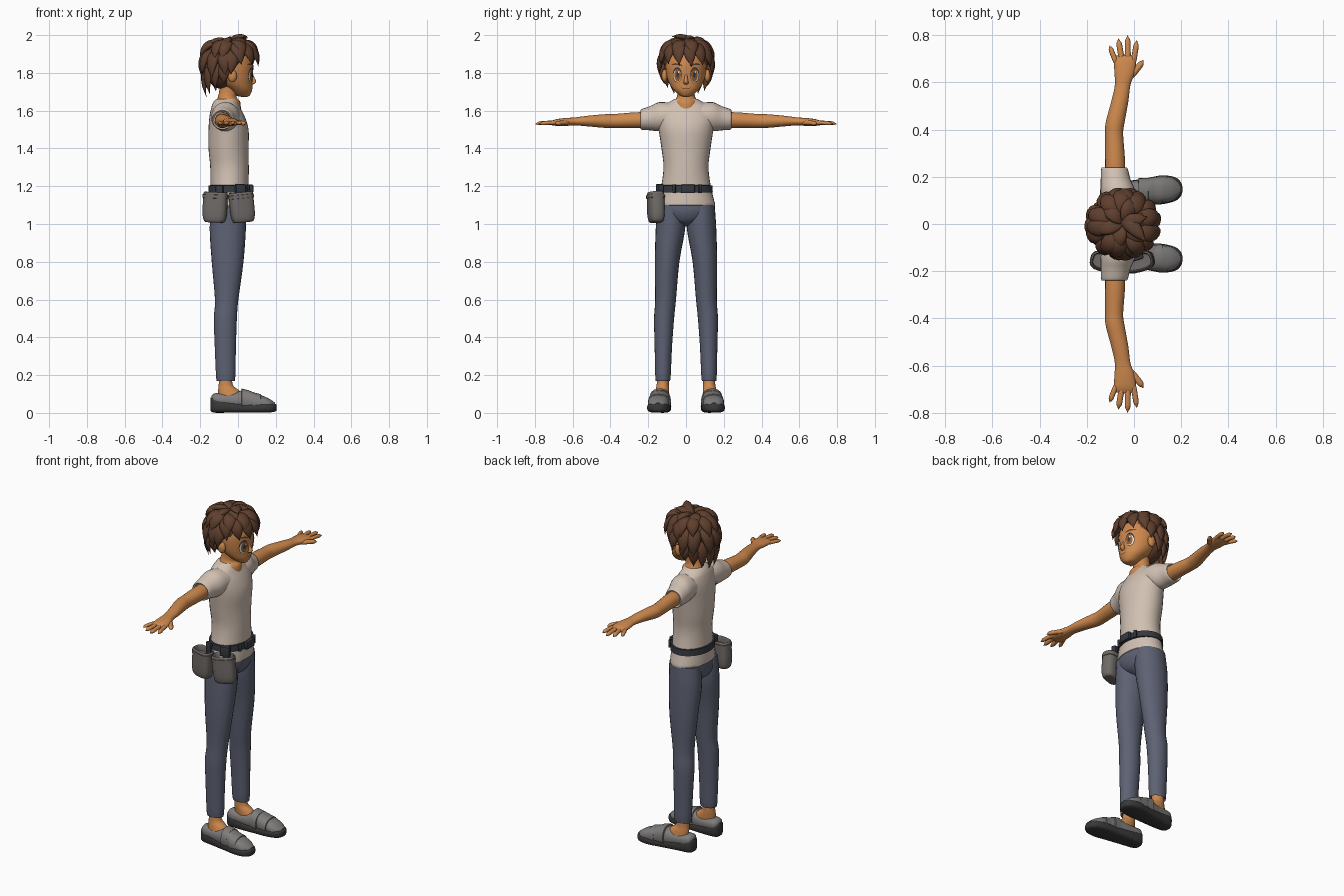
import bpy, bmesh, math, random
from mathutils import Vector, Matrix
from mathutils.bvhtree import BVHTree

random.seed(4)

def material(name, rgb):
    m = bpy.data.materials.new(name)
    m.diffuse_color = (*rgb, 1)
    return m

SKIN = material("skin", (.62, .25, .075))
SHIRT = material("shirt cloth", (.64, .53, .45))
DENIM = material("denim", (.11, .12, .17))
HAIR = material("brown hair", (.115, .05, .027))
SHOE = material("shoe grey", (.21, .20, .195))
DARK = material("dark rubber", (.04, .04, .042))
BELT = material("belt black", (.035, .04, .05))
POUCH = material("pouch grey", (.16, .145, .135))
IRIS = material("amber iris", (.3, .11, .025))
WHITE = material("eye white", (.8, .75, .7))

def finish(name, bm, mat, angle=50):
    bmesh.ops.recalc_face_normals(bm, faces=bm.faces[:])
    me = bpy.data.meshes.new(name)
    bm.to_mesh(me)
    bm.free()
    me.materials.append(mat)
    ob = bpy.data.objects.new(name, me)
    bpy.context.collection.objects.link(ob)
    bpy.context.view_layer.objects.active = ob
    ob.select_set(True)
    bpy.ops.object.shade_smooth_by_angle(angle=math.radians(angle))
    ob.select_set(False)
    return ob

def skin_rings(bm, loops):
    vs = [[bm.verts.new(p) for p in l] for l in loops]
    n = len(vs[0])
    for r, q in zip(vs, vs[1:]):
        for i in range(n):
            bm.faces.new((r[i], r[(i + 1) % n], q[(i + 1) % n], q[i]))
    bm.faces.new(vs[0][::-1])
    bm.faces.new(vs[-1])

def spline(rows, steps):
    """Catmull-Rom through rows of numbers."""
    out = []
    for i in range(len(rows) - 1):
        p = [rows[max(i - 1, 0)], rows[i], rows[i + 1], rows[min(i + 2, len(rows) - 1)]]
        for k in range(steps):
            t = k / steps
            out.append([.5 * (2*b + (c - a)*t + (2*a - 5*b + 4*c - d)*t*t + (3*b - a - 3*c + d)*t**3)
                        for a, b, c, d in zip(*p)])
    return out + [list(rows[-1])]

def loft(name, mat, rows, axis='z', power=2, steps=4, n=24, xf=None, angle=50):
    """Rows are x, y, z, and two half widths of a superellipse across the axis."""
    bm, loops = bmesh.new(), []
    for x, y, z, a, b in (spline(rows, steps) if steps > 1 else rows):
        loop = []
        for i in range(n):
            c, s = math.cos(i * math.tau / n), math.sin(i * math.tau / n)
            u = a * math.copysign(abs(c) ** (2 / power), c)
            v = b * math.copysign(abs(s) ** (2 / power), s)
            loop.append({'z': (x + u, y + v, z), 'y': (x + u, y, z + v), 'x': (x, y + u, z + v)}[axis])
        loops.append(loop)
    skin_rings(bm, loops)
    if xf:
        bmesh.ops.transform(bm, matrix=xf, verts=bm.verts)
    return finish(name, bm, mat, angle)

def tube(bm, p0, p1, p2, width, thick, profile, up, n=10):
    """Curved leaf or finger along a quadratic curve."""
    p0, p1, p2, up = map(Vector, (p0, p1, p2, up))
    prof, loops = spline([(v,) for v in profile], 3), []
    for k, (f,) in enumerate(prof):
        t = k / (len(prof) - 1)
        c = p0 * (1 - t)**2 + p1 * 2*t*(1 - t) + p2 * t*t
        d = ((p1 - p0) * (1 - t) + (p2 - p1) * t).normalized()
        side = d.cross(up).normalized()
        nor = side.cross(d)
        f = max(f, .02)
        loops.append([c + side * math.cos(i * math.tau / n) * width * f
                      + nor * math.sin(i * math.tau / n) * thick * f for i in range(n)])
    skin_rings(bm, loops)

def box(name, mat, loc, size, bevel=.006, rot=0):
    bm = bmesh.new()
    bmesh.ops.create_cube(bm, size=1, matrix=Matrix.Translation(loc) @ Matrix.Rotation(rot, 4, 'Z')
                          @ Matrix.Diagonal((*size, 1)))
    bmesh.ops.bevel(bm, geom=bm.edges[:], offset=bevel, segments=2, affect='EDGES', profile=.5)
    return finish(name, bm, mat, 35)

def ball(name, mat, loc, radii):
    bm = bmesh.new()
    bmesh.ops.create_uvsphere(bm, u_segments=20, v_segments=12, radius=1,
                              matrix=Matrix.Translation(loc) @ Matrix.Diagonal((*radii, 1)))
    return finish(name, bm, mat)

# shirt body, hips and neck
loft("shirt", SHIRT, [(-.045, 0, 1.12, .09, .14), (-.045, 0, 1.10, .106, .155), (-.045, 0, 1.19, .102, .133),
     (-.045, 0, 1.30, .102, .119), (-.05, 0, 1.40, .106, .13), (-.05, 0, 1.50, .106, .145),
     (-.058, 0, 1.57, .093, .155), (-.065, 0, 1.62, .075, .13), (-.065, 0, 1.645, .065, .09),
     (-.06, 0, 1.662, .056, .062)], n=32)
loft("trouser_hips", DENIM, [(-.045, 0, 1.14, .096, .142), (-.045, 0, 1.08, .101, .153),
     (-.05, 0, 1.04, .097, .13), (-.053, 0, 1.01, .08, .08), (-.053, 0, .99, .04, .02)], n=32)
loft("neck", SKIN, [(-.05, 0, 1.60, .065, .06), (-.05, 0, 1.645, .062, .063), (-.057, 0, 1.67, .05, .05),
     (-.05, 0, 1.70, .05, .045), (-.04, 0, 1.76, .055, .05)])

# limbs, mirrored left and right
ROUND = (.85, 1, .95, .95, .85, .05)
for s, side in ((1, "left"), (-1, "right")):
    loft(side + "_trouser_leg", DENIM, [(-.048, s*.08, 1.10, .09, .072), (-.054, s*.082, .98, .096, .078),
         (-.055, s*.1, .8, .084, .065), (-.06, s*.108, .6, .062, .055), (-.067, s*.116, .5, .061, .053),
         (-.067, s*.12, .35, .056, .046), (-.065, s*.122, .18, .05, .04), (-.065, s*.122, .19, .042, .033)])
    loft(side + "_ankle", SKIN, [(-.065, s*.122, .22, .034, .03), (-.065, s*.123, .15, .037, .032),
         (-.05, s*.126, .12, .055, .036), (-.03, s*.13, .08, .075, .04)])
    loft(side + "_sole", DARK, [(-.145, s*.123, .045, .02, .035), (-.125, s*.124, .042, .042, .041),
         (-.05, s*.128, .032, .05, .031), (.05, s*.138, .027, .056, .026), (.12, s*.145, .027, .061, .026),
         (.175, s*.148, .027, .05, .024), (.198, s*.148, .028, .03, .02), (.205, s*.148, .028, .012, .014)],
         'x', 3.2)
    loft(side + "_shoe_upper", SHOE, [(-.14, s*.123, .07, .02, .02), (-.12, s*.124, .07, .041, .034),
         (-.05, s*.128, .066, .048, .038), (0, s*.133, .065, .051, .048), (.04, s*.138, .068, .053, .055),
         (.10, s*.145, .056, .056, .046), (.16, s*.147, .042, .05, .036), (.195, s*.148, .034, .025, .02)],
         'x', 2.4)
    for x, z, h in ((.04, .069, .06), (.1, .057, .052)):
        y = s * (.134 + x * .1)
        loft(side + "_shoe_strap", SHOE, [(x - .022, y, z, .05, h - .012), (x - .02, y, z, .056, h),
             (x + .02, y, z - .006, .058, h - .004), (x + .023, y, z - .006, .05, h - .014)], 'x', 2.4, 1)
    loft(side + "_sleeve", SHIRT, [(-.06, s*.07, 1.57, .075, .07), (-.068, s*.14, 1.568, .073, .077),
         (-.078, s*.19, 1.56, .063, .064), (-.083, s*.238, 1.553, .055, .053), (-.083, s*.23, 1.553, .044, .043)],
         'y')
    loft(side + "_arm", SKIN, [(-.08, s*.18, 1.55, .042, .042), (-.08, s*.27, 1.55, .042, .041),
         (-.084, s*.38, 1.545, .038, .037), (-.08, s*.43, 1.545, .04, .036), (-.06, s*.52, 1.545, .036, .028),
         (-.048, s*.59, 1.543, .033, .021), (-.04, s*.64, 1.54, .043, .021), (-.038, s*.69, 1.537, .046, .017),
         (-.038, s*.715, 1.534, .038, .01)], 'y')
    bm = bmesh.new()
    for x0, y0, x1, y1, w in ((-.073, .68, -.103, .757, .0115), (-.05, .69, -.066, .786, .013),
                              (-.026, .69, -.027, .80, .013), (-.004, .68, .012, .779, .0125),
                              (-.015, .625, .04, .695, .014)):
        z0 = 1.535
        tube(bm, (x0, s*y0, z0), ((x0*.4 + x1*.6), s*(y0 + y1)/2, z0 + .004), (x1, s*y1, 1.529),
             w, w * .9, ROUND, (0, 0, 1))
    finish(side + "_fingers", bm, SKIN)
    ball(side + "_ear", SKIN, (-.03, s*.113, 1.785), (.024, .016, .034))

# head
head = loft("head", SKIN, [(.035, 0, 1.673, .015, .014), (.025, 0, 1.682, .038, .035), (.015, 0, 1.71, .06, .066),
    (-.008, 0, 1.745, .084, .089), (-.025, 0, 1.79, .104, .104), (-.032, 0, 1.85, .112, .108),
    (-.04, 0, 1.91, .1, .095), (-.04, 0, 1.95, .05, .05)], n=32)
loft("nose", SKIN, [(.074, 0, 1.738, .006, .006), (.08, 0, 1.746, .012, .014), (.084, 0, 1.756, .012, .012),
     (.078, 0, 1.775, .009, .008), (.07, 0, 1.80, .008, .006)], n=14)

# painted face details as thin plates that follow the head
bm = bmesh.new()
bm.from_mesh(head.data)
tree = BVHTree.FromBMesh(bm)
bm.free()

def face_plate(name, mat, y, z, ry, rz, lift, tilt=0, bend=0):
    bm, n, rings = bmesh.new(), 20, []
    for r in (1, .66, .33, .05):
        ring = []
        for i in range(n):
            u, v = r * math.cos(i * math.tau / n), r * math.sin(i * math.tau / n)
            py, pz = y + u * ry, z + v * rz + tilt * u * ry + bend * u * u
            hit = tree.ray_cast(Vector((1, py, pz)), Vector((-1, 0, 0)))[0]
            ring.append((hit.x + lift, py, pz))
        rings.append(ring)
    skin_rings(bm, rings)
    finish(name, bm, mat)

for s in (1, -1):
    face_plate("eye_outline", BELT, s*.046, 1.79, .024, .04, .002)
    face_plate("eye_white", WHITE, s*.046, 1.786, .021, .033, .003)
    face_plate("iris", IRIS, s*.044, 1.788, .017, .032, .004)
    face_plate("pupil", BELT, s*.044, 1.79, .007, .015, .005)
    face_plate("eye_glint", WHITE, s*.044 + .006, 1.804, .004, .006, .006)
    face_plate("eyebrow", HAIR, s*.048, 1.846, .03, .005, .003, s*.1, -.006)
face_plate("mouth", HAIR, 0, 1.716, .026, .0022, .002, 0, .006)

# hair: a cap with layers of pointed locks around the crown
CROWN = Vector((-.045, 0, 0))
LEAF = (.35, .8, 1, .95, .65, .02)
ball("hair_cap", HAIR, (-.055, 0, 1.868), (.122, .122, .097))
ball("hair_nape", HAIR, (-.085, 0, 1.81), (.082, .108, .095))
bm = bmesh.new()

def polar(az, r, z):
    return CROWN + Vector((r * math.cos(az), r * .93 * math.sin(az), z))

def lock(deg, start, mid, tip, w, swirl=0):
    az, sw = math.radians(deg), math.radians(swirl)
    tube(bm, polar(az, *start), polar(az + sw / 2, *mid), polar(az + sw, *tip), w, w * .5, LEAF,
         polar(az, 1, .6) - CROWN)

for k in range(8):        # nape locks
    deg = 103 + k * 22
    back = max(0, -math.cos(math.radians(deg)))
    lock(deg, (.08, 1.87), (.165, 1.83), (.125, 1.75 - .07 * back + random.uniform(-.01, .01)), .033)
for k in range(9):        # back and side locks
    lock(80 + k * 25, (.07, 1.92), (.165, 1.91), (.152, 1.775 + random.uniform(-.015, .02)), .038, random.uniform(-9, 9))
for k in range(7):        # fringe
    lock(-78 + k * 26, (.05, 1.95), (.155, 1.955), (.155, 1.84 + random.uniform(-.012, .012)), .036, 12)
for k in range(10):       # middle layer
    lock(15 + k * 36, (.03, 1.95), (.13, 1.985), (.157, 1.88 + random.uniform(-.015, .015)), .037, random.uniform(-14, 14))
for k in range(6):        # top layer
    lock(k * 60, (.005, 1.95), (.07, 1.99), (.125, 1.935 + random.uniform(-.01, .015)), .036, 15)
tube(bm, (-.05, .03, 1.94), (-.02, .01, 2.0), (.05, -.075, 1.992), .032, .018, LEAF, (0, 0, 1))
tube(bm, (-.06, .0, 1.95), (-.02, .01, 1.99), (.055, .03, 1.985), .032, .017, LEAF, (0, 0, 1))
finish("hair_locks", bm, HAIR, 70)

# belt and fittings
loft("belt", BELT, [(-.045, 0, 1.166, .1, .128), (-.045, 0, 1.168, .112, .142), (-.045, 0, 1.204, .11, .139),
     (-.045, 0, 1.206, .098, .125)], steps=1, n=40)
box("belt_buckle", BELT, (.07, .01, 1.186), (.022, .075, .046))
for y in (-.062, .075):
    box("belt_loop", BELT, (.055, y, 1.186), (.016, .018, .046), .004, -.5 if y < 0 else .5)
box("belt_clip", BELT, (.012, -.139, 1.183), (.055, .03, .056), .006, .3)

# two open pouches on the right hip
for x, rot, lean in ((-.122, -.22, .04), (.022, .25, -.1)):
    xf = Matrix.Translation((x, -.16, 1.085)) @ Matrix.Rotation(rot, 4, 'Z') @ Matrix.Rotation(lean, 4, 'Y')
    loft("hip_pouch", POUCH, [(0, 0, -.077, .04, .022), (0, 0, -.07, .055, .034), (0, 0, -.03, .064, .041),
         (0, 0, .06, .064, .041), (0, 0, .078, .063, .04), (0, 0, .08, .056, .034), (0, 0, .03, .052, .03)],
         'z', 3, 3, xf=xf)
    loft("pouch_rim", POUCH, [(0, 0, .05, .06, .036), (0, 0, .052, .067, .044), (0, 0, .07, .067, .044),
         (0, 0, .072, .06, .036), (0, 0, .05, .056, .03)], 'z', 3, 1, xf=xf)
    box("pouch_hanger", BELT, (x * .8, -.134, 1.165), (.04, .02, .08), .005, rot)
